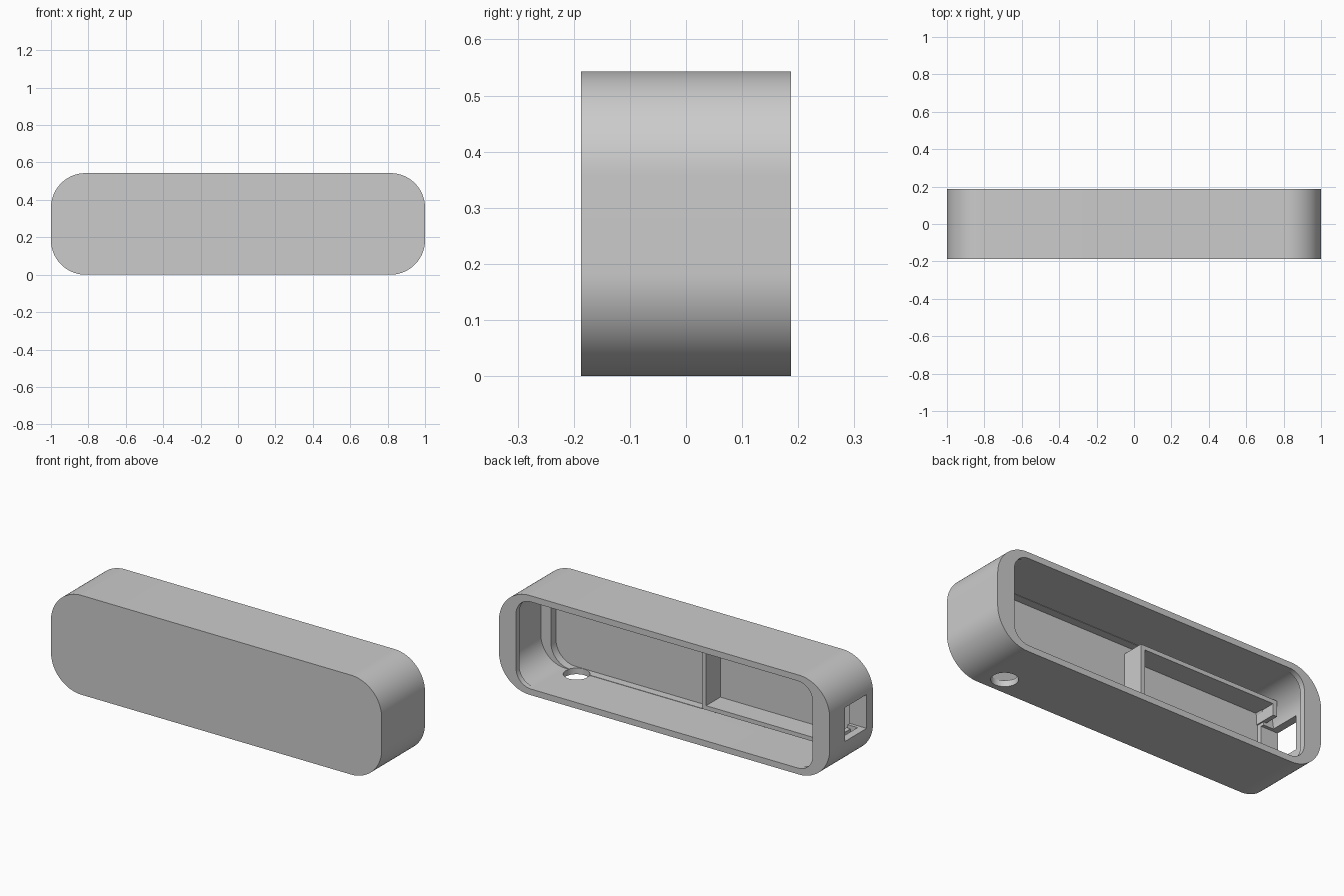
import bpy, bmesh, math
from mathutils import Vector

default = bpy.data.objects.get("Cube")
if default:
    bpy.data.objects.remove(default, do_unlink=True)

grey = bpy.data.materials.new("plain_grey")
grey.use_nodes = True
grey.diffuse_color = (0.6, 0.6, 0.6, 1)
grey.node_tree.nodes["Principled BSDF"].inputs["Base Color"].default_value = (0.6, 0.6, 0.6, 1)

MID = 0.2715  # height of the centre line


def finish(bm, name):
    bmesh.ops.recalc_face_normals(bm, faces=bm.faces)
    mesh = bpy.data.meshes.new(name)
    bm.to_mesh(mesh)
    bm.free()
    mesh.materials.append(grey)
    ob = bpy.data.objects.new(name, mesh)
    bpy.context.collection.objects.link(ob)
    return ob


def rounded_prism(name, half_x, half_z, radius, y0, y1, steps=16):
    """Rounded rectangle in x-z, extruded along y."""
    bm = bmesh.new()
    ring = []
    for q, (sx, sz) in enumerate([(1, 1), (-1, 1), (-1, -1), (1, -1)]):
        for i in range(steps + 1):
            a = math.pi / 2 * (q + i / steps)
            ring.append(bm.verts.new((sx * (half_x - radius) + radius * math.cos(a), y0,
                                      MID + sz * (half_z - radius) + radius * math.sin(a))))
    face = bm.faces.new(ring)
    out = bmesh.ops.extrude_face_region(bm, geom=[face])
    top = [g for g in out["geom"] if isinstance(g, bmesh.types.BMVert)]
    bmesh.ops.translate(bm, vec=(0, y1 - y0, 0), verts=top)
    return finish(bm, name)


def add_box(bm, x0, x1, y0, y1, z0, z1):
    verts = bmesh.ops.create_cube(bm, size=1)["verts"]
    low, high = Vector((x0, y0, z0)), Vector((x1, y1, z1))
    for v in verts:
        v.co = (low + high) / 2 + v.co * (high - low)


def cut(target, cutter):
    cutter.hide_render = True
    mod = target.modifiers.new("cut", "BOOLEAN")
    mod.operation = "DIFFERENCE"
    mod.solver = "EXACT"
    mod.object = cutter
    bpy.context.view_layer.objects.active = target
    bpy.ops.object.modifier_apply(modifier=mod.name)
    bpy.data.objects.remove(cutter, do_unlink=True)


# Outer shell, hollowed from the back
case = rounded_prism("case", 1.0, MID, 0.185, -0.187, 0.187, 24)
cut(case, rounded_prism("main_cavity", 0.958, 0.24, 0.146, -0.114, 0.157))
cut(case, rounded_prism("floor_pocket", 0.897, 0.238, 0.117, -0.158, 0.0))
cut(case, rounded_prism("back_opening", 0.897, 0.238, 0.09, 0.0, 0.3))

# Square port in the end wall
bm = bmesh.new()
add_box(bm, -1.1, -0.85, -0.132, 0.053, 0.18, 0.365)
cut(case, finish(bm, "port_cutter"))

# Round hole in the underside
bm = bmesh.new()
bmesh.ops.create_cone(bm, cap_ends=True, segments=48, radius1=0.066, radius2=0.066, depth=0.2)
bmesh.ops.translate(bm, vec=(0.725, -0.09, 0), verts=bm.verts)
cut(case, finish(bm, "hole_cutter"))

# Raised frame around the component bay
bm = bmesh.new()
base, rim = -0.17, -0.035
add_box(bm, -0.097, -0.073, base, rim, MID - 0.195, MID + 0.195)
for side in (-1, 1):
    z0, z1 = sorted((MID + side * 0.172, MID + side * 0.195))
    add_box(bm, -0.915, -0.085, base, rim, z0, z1)
    z0, z1 = sorted((MID + side * 0.11, MID + side * 0.185))
    add_box(bm, -0.915, -0.89, base, rim, z0, z1)
finish(bm, "bay_frame")

# Smooth the rounded corners, keep edges sharp
bpy.ops.object.select_all(action="DESELECT")
case.select_set(True)
bpy.context.view_layer.objects.active = case
bpy.ops.object.shade_smooth_by_angle(angle=math.radians(30))
